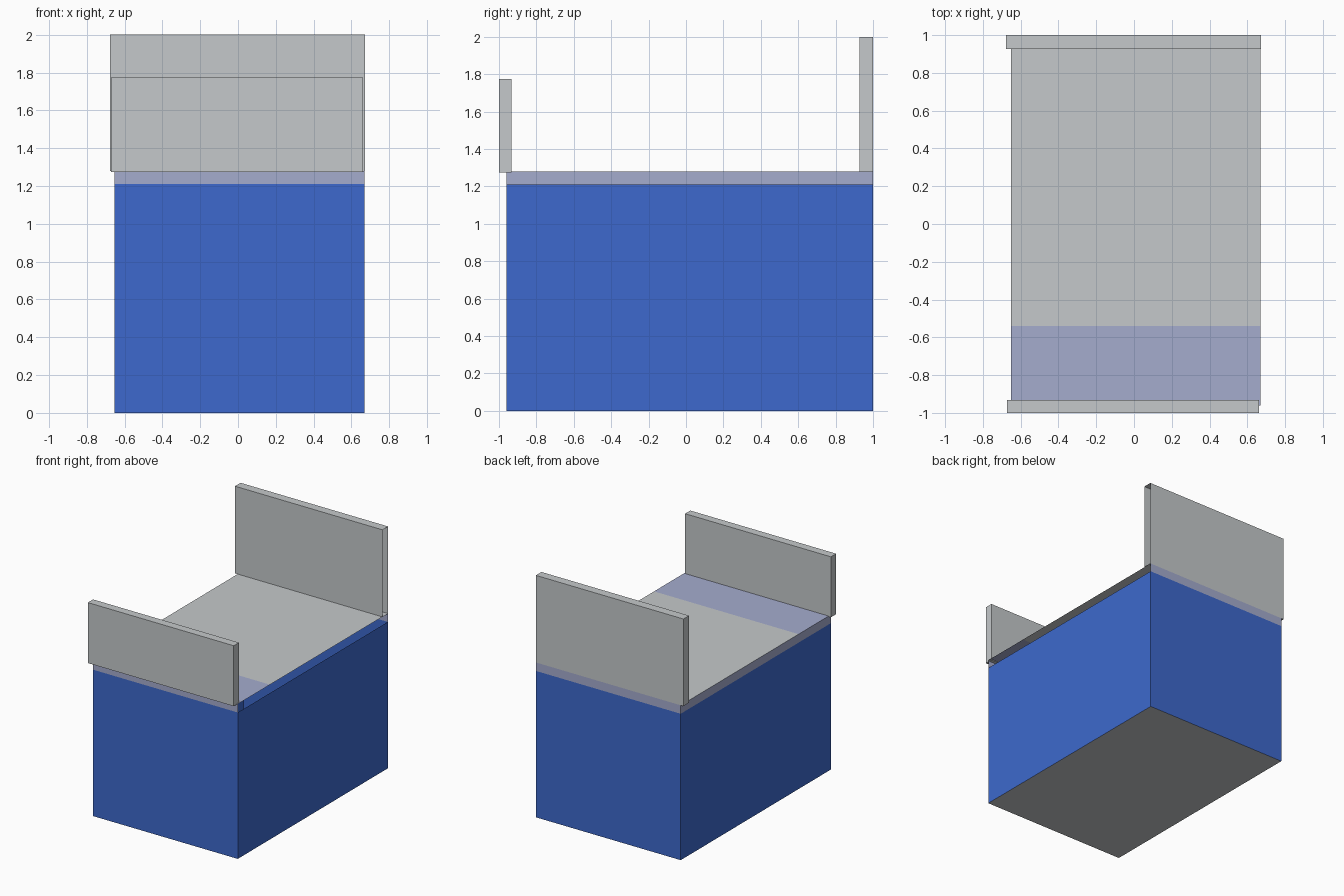
import bpy
import bmesh
from mathutils import Vector

if "Cube" in bpy.data.objects:
    bpy.data.objects.remove(bpy.data.objects["Cube"])


def srgb(r, g, b):
    f = lambda c: c / 12.92 if c <= 0.04045 else ((c + 0.055) / 1.055) ** 2.4
    return (f(r / 255), f(g / 255), f(b / 255), 1.0)


def material(name, rgb):
    m = bpy.data.materials.new(name)
    m.diffuse_color = srgb(*rgb)
    m.use_nodes = True
    m.node_tree.nodes["Principled BSDF"].inputs["Base Color"].default_value = m.diffuse_color
    return m


BLUE = material("blanket blue", (61, 105, 205))
GREY = material("light grey", (197, 201, 203))
LAVENDER = material("pale lavender", (165, 172, 206))


def box(bm, lo, hi):
    """Cube stretched between two corners."""
    lo, hi = Vector(lo), Vector(hi)
    for v in bmesh.ops.create_cube(bm, size=1)["verts"]:
        v.co = Vector((lo[i] + (v.co[i] + 0.5) * (hi[i] - lo[i])) for i in range(3))


def cut(bm, co, no):
    geom = bm.verts[:] + bm.edges[:] + bm.faces[:]
    bmesh.ops.bisect_plane(bm, geom=geom, plane_co=co, plane_no=no)


def finish(bm, name, mats):
    me = bpy.data.meshes.new(name)
    bm.to_mesh(me)
    bm.free()
    for m in mats:
        me.materials.append(m)
    ob = bpy.data.objects.new(name, me)
    bpy.context.collection.objects.link(ob)
    return ob


# Bed body: hollow box with blue sides, lavender sheet rim and pillow-end band
RIM_Z, BAND_Y = 1.21, -0.54
bm = bmesh.new()
box(bm, (-0.652, -0.96, 0), (0.67, 1.0, 1.28))
bm.normal_update()
cut(bm, (0, 0, RIM_Z), (0, 0, 1))
cut(bm, (0, BAND_Y, 0), (0, 1, 0))
bm.normal_update()
open_rim = []
for f in bm.faces:
    c = f.calc_center_median()
    if f.normal.z > 0.9:
        f.material_index = 2 if c.y < BAND_Y else 1
    elif f.normal.z < -0.9:
        f.material_index = 1
    else:
        f.material_index = 2 if c.z > RIM_Z else 0
        if f.normal.x > 0.9 and c.z > RIM_Z:
            open_rim.append(f)
# the right side is open above the blue panel
bmesh.ops.delete(bm, geom=open_rim, context='FACES')
finish(bm, "bed_body", [BLUE, GREY, LAVENDER])

# Headboard: tall board, open at its right end
bm = bmesh.new()
box(bm, (-0.677, 0.927, 1.28), (0.673, 1.0, 2.0))
bm.normal_update()
bmesh.ops.delete(bm, geom=[f for f in bm.faces if f.normal.x > 0.9], context='FACES')
finish(bm, "headboard", [GREY])

# Footboard: shorter board
bm = bmesh.new()
box(bm, (-0.673, -1.0, 1.275), (0.661, -0.932, 1.775))
finish(bm, "footboard", [GREY])
